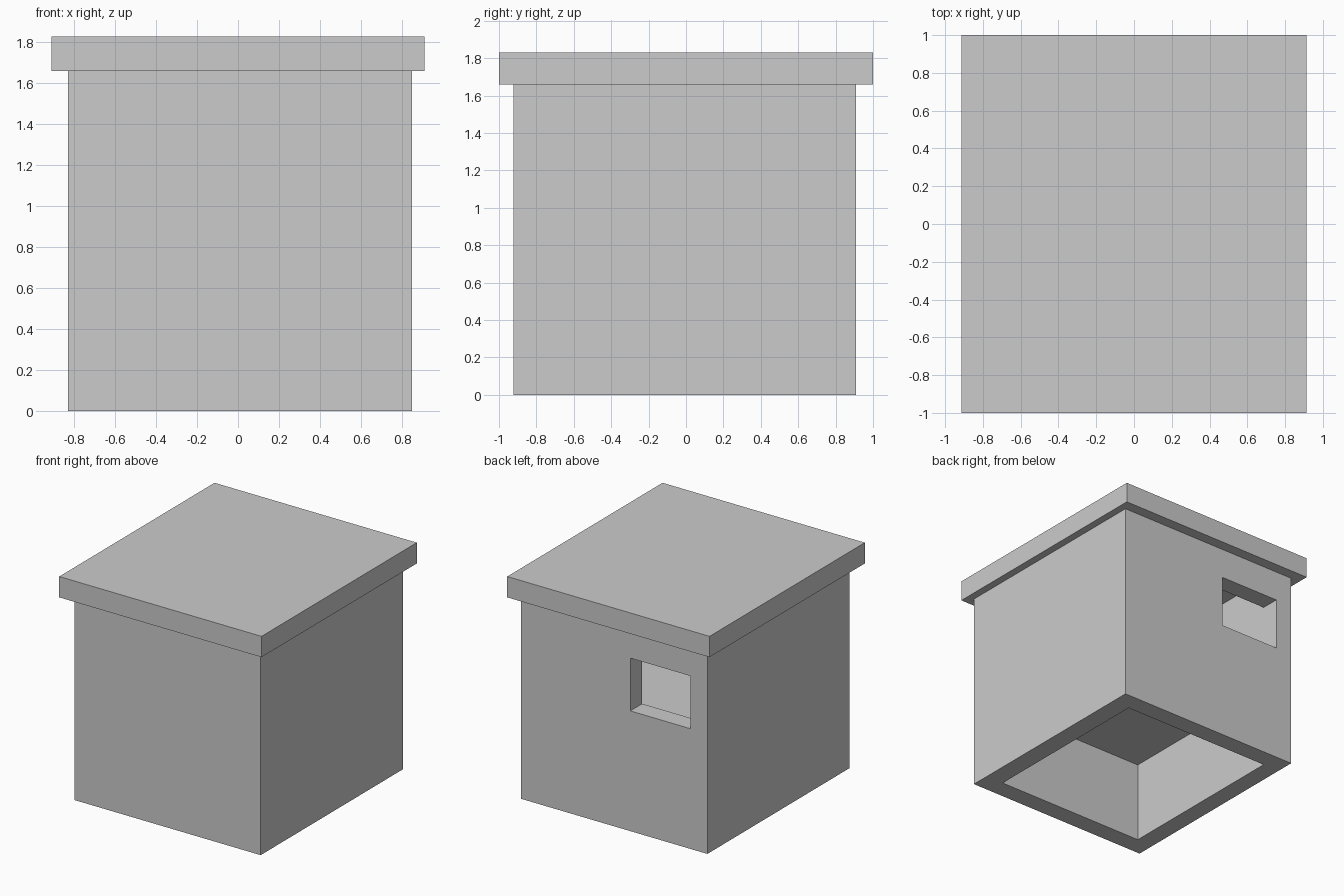
import bpy
import bmesh

if "Cube" in bpy.data.objects:
    bpy.data.objects.remove(bpy.data.objects["Cube"])


def box(name, x, y, z):
    """Box from (min, max) pairs on each axis."""
    bm = bmesh.new()
    bmesh.ops.create_cube(bm, size=1)
    for v in bm.verts:
        v.co = [r[0] if c < 0 else r[1] for c, r in zip(v.co, (x, y, z))]
    mesh = bpy.data.meshes.new(name)
    bm.to_mesh(mesh)
    bm.free()
    obj = bpy.data.objects.new(name, mesh)
    bpy.context.collection.objects.link(obj)
    return obj


def cut(target, cutter):
    """Subtract a hidden cutter from the target."""
    cutter.hide_render = True
    cutter.hide_set(True)
    mod = target.modifiers.new(cutter.name, 'BOOLEAN')
    mod.operation = 'DIFFERENCE'
    mod.solver = 'EXACT'
    mod.object = cutter


INNER_X = (-0.68, 0.69)
INNER_Y = (-0.765, 0.757)
WALL_TOP = 1.66

# Walls with the floor slab between two chambers
walls = box("walls", (-0.83, 0.85), (-0.922, 0.91), (0, WALL_TOP))

# Open space below the floor, and the room above it
cut(walls, box("lower_space_cutter", INNER_X, INNER_Y, (-0.1, 0.67)))
cut(walls, box("room_cutter", INNER_X, INNER_Y, (0.83, WALL_TOP + 0.1)))

# Window in the back wall, flush with the inside of the left wall
cut(walls, box("window_cutter", (INNER_X[0], -0.135), (0.6, 1.0), (0.98, 1.41)))

# Overhanging flat roof
box("roof", (-0.912, 0.912), (-1, 1), (WALL_TOP, 1.83))
